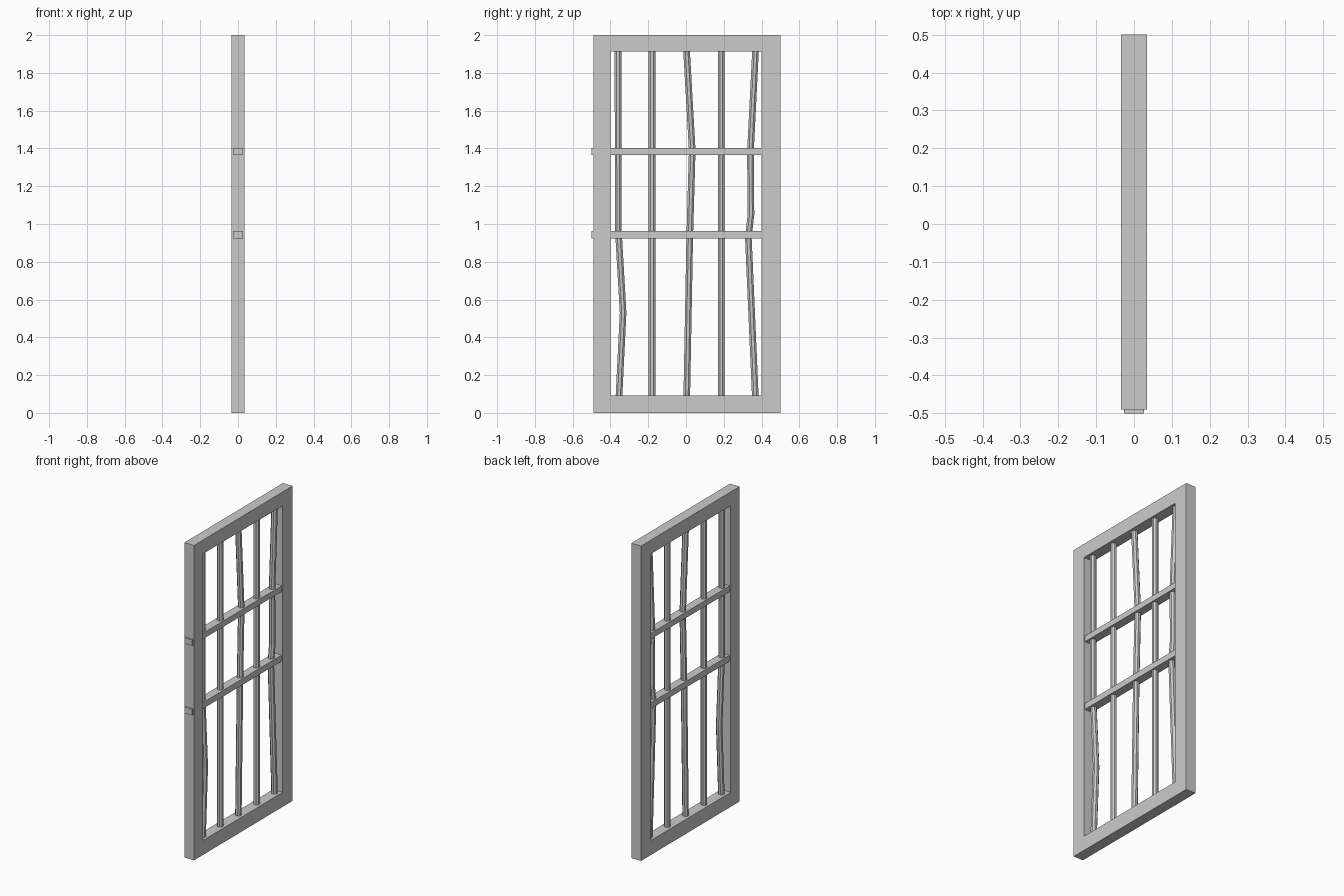
import bpy, bmesh, math
from mathutils import Vector

if "Cube" in bpy.data.objects:
    bpy.data.objects.remove(bpy.data.objects["Cube"])


def finish(name, bm):
    bmesh.ops.recalc_face_normals(bm, faces=bm.faces)
    me = bpy.data.meshes.new(name)
    bm.to_mesh(me)
    bm.free()
    ob = bpy.data.objects.new(name, me)
    bpy.context.collection.objects.link(ob)
    return ob


def loop(bm, x, y0, y1, z0, z1):
    return [bm.verts.new((x, y, z)) for y, z in ((y0, z0), (y1, z0), (y1, z1), (y0, z1))]


def bridge(bm, a, b):
    n = len(a)
    for i in range(n):
        j = (i + 1) % n
        bm.faces.new((a[i], a[j], b[j], b[i]))


# Outer frame: one rectangular ring with an open centre
def frame():
    bm = bmesh.new()
    t = 0.034
    outer, inner = (-0.49, 0.5, 0, 2), (-0.4, 0.4, 0.092, 1.912)
    rings = [loop(bm, -t, *outer), loop(bm, t, *outer), loop(bm, t, *inner), loop(bm, -t, *inner)]
    for i in range(4):
        bridge(bm, rings[i], rings[(i + 1) % 4])
    finish("outer_frame", bm)


# Horizontal cross rail, its end poking through the frame
def rail(name, z0, z1):
    bm = bmesh.new()
    a = loop(bm, -0.027, -0.5, 0.405, z0, z1)
    b = loop(bm, 0.027, -0.5, 0.405, z0, z1)
    bridge(bm, a, b)
    bm.faces.new(a)
    bm.faces.new(b)
    finish(name, bm)


# Upright bar swept through (y, z) points, bent where the points shift
def bar(name, path, r=0.019, sides=8):
    bm = bmesh.new()
    rings = []
    for y, z in path:
        rings.append([bm.verts.new((r * math.cos(a), y + r * math.sin(a), z))
                      for a in (2 * math.pi * (i + 0.5) / sides for i in range(sides))])
    for a, b in zip(rings, rings[1:]):
        bridge(bm, a, b)
    bm.faces.new(rings[0])
    bm.faces.new(rings[-1])
    finish(name, bm)


frame()
rail("upper_rail", 1.365, 1.402)
rail("lower_rail", 0.923, 0.962)

B, T = 0.085, 1.918
bars = [
    [(-0.355, B), (-0.333, 0.53), (-0.359, 0.98), (-0.36, T)],
    [(-0.18, B), (-0.18, T)],
    [(0.004, B), (0.02, 0.94), (0.033, 1.39), (0.003, T)],
    [(0.186, B), (0.186, T)],
    [(0.367, B), (0.33, 0.93), (0.344, 1.05), (0.341, 1.38), (0.368, T)],
]
for i, path in enumerate(bars):
    bar(f"upright_bar_{i + 1}", path)
